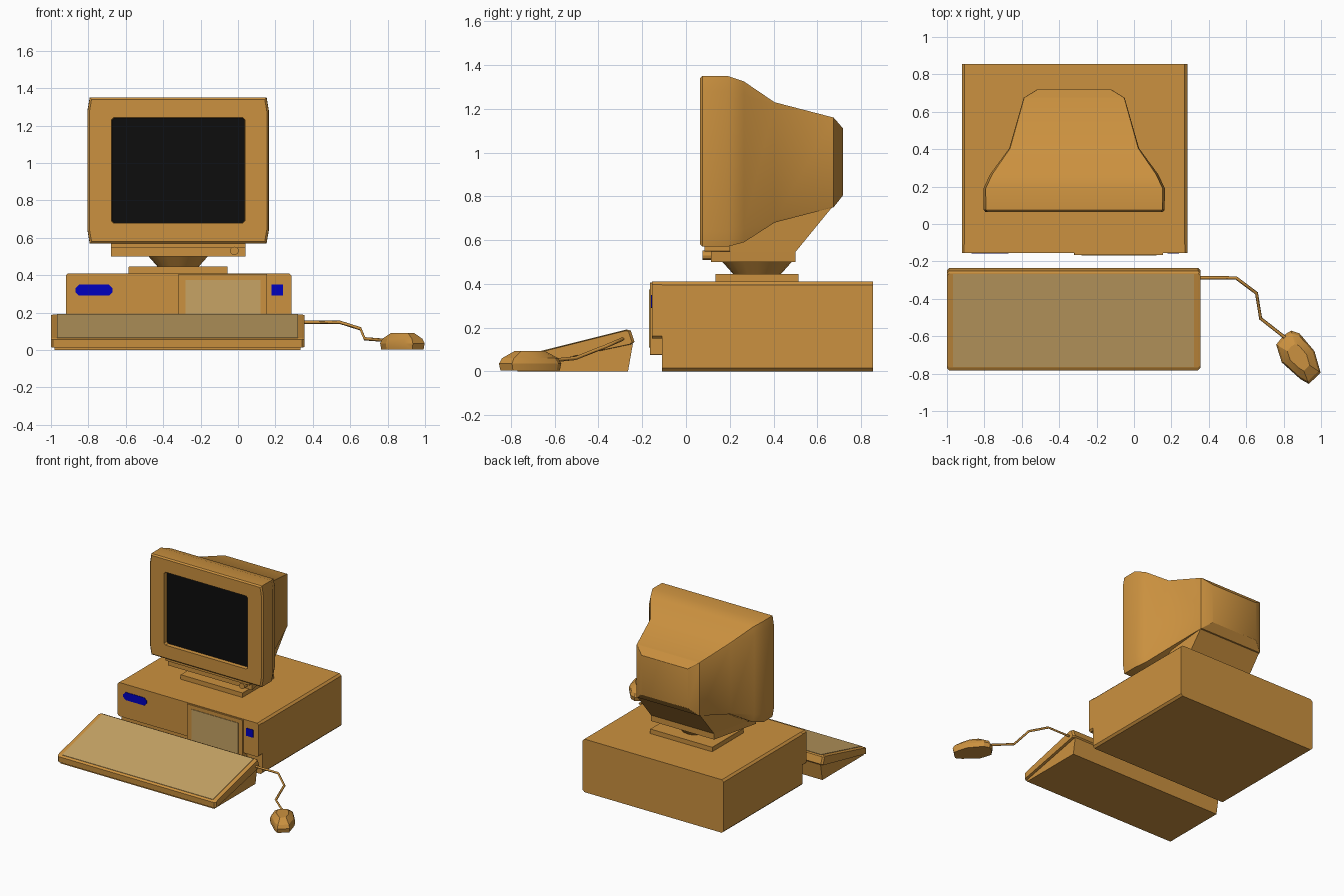
import bpy, bmesh, math
from mathutils import Vector

cube = bpy.data.objects.get("Cube")
if cube:
    bpy.data.objects.remove(cube)


def material(name, rgb):
    m = bpy.data.materials.new(name)
    m.use_nodes = True
    m.diffuse_color = (*rgb, 1)
    m.node_tree.nodes["Principled BSDF"].inputs["Base Color"].default_value = (*rgb, 1)
    return m


SHELL = material("amber plastic", (0.60, 0.285, 0.05))
TAN = material("pale tan", (0.57, 0.37, 0.13))
BLACK = material("screen black", (0.004, 0.004, 0.004))
BLUE = material("badge blue", (0.0, 0.0, 0.52))


def loft(name, rings, mats=(SHELL,), smooth=None):
    """Skin a list of equally sized point rings and cap both ends."""
    bm = bmesh.new()
    loops = [[bm.verts.new(p) for p in ring] for ring in rings]
    n = len(loops[0])
    for a, b in zip(loops, loops[1:]):
        for i in range(n):
            j = (i + 1) % n
            bm.faces.new((a[i], a[j], b[j], b[i]))
    first = bm.faces.new(loops[0])
    bm.faces.new(loops[-1])
    if len(mats) > 1:
        first.material_index = 1
    bmesh.ops.recalc_face_normals(bm, faces=bm.faces[:])
    mesh = bpy.data.meshes.new(name)
    bm.to_mesh(mesh)
    bm.free()
    for m in mats:
        mesh.materials.append(m)
    obj = bpy.data.objects.new(name, mesh)
    bpy.context.collection.objects.link(obj)
    if smooth:
        bpy.ops.object.select_all(action='DESELECT')
        obj.select_set(True)
        bpy.context.view_layer.objects.active = obj
        bpy.ops.object.shade_smooth_by_angle(angle=math.radians(smooth))
    return obj


def ring_y(y, x0, x1, z0, z1, cx=0.0, cz=None):
    """Rectangle with cut corners, standing at depth y."""
    cz = cx if cz is None else cz
    return [(x0 + cx, y, z0), (x1 - cx, y, z0), (x1, y, z0 + cz), (x1, y, z1 - cz),
            (x1 - cx, y, z1), (x0 + cx, y, z1), (x0, y, z1 - cz), (x0, y, z0 + cz)]


def block(name, x0, x1, y0, y1, z0, z1, cut=0.001, mat=SHELL):
    return loft(name, [ring_y(y0, x0, x1, z0, z1, cut), ring_y(y1, x0, x1, z0, z1, cut)], (mat,))


def side_prism(name, profile, x0, x1, mat=SHELL, inset=0.0):
    """Extrude a (y, z) profile along x, optionally with chamfered ends."""
    c = Vector((sum(p[0] for p in profile), sum(p[1] for p in profile))) / len(profile)

    def ring(x, d):
        pts = [Vector(p) for p in profile]
        return [(x, *(p + (c - p).normalized() * d)) for p in pts]
    rings = [ring(x0, 0), ring(x1, 0)]
    if inset:
        rings = [ring(x0, inset), ring(x0 + inset, 0), ring(x1 - inset, 0), ring(x1, inset)]
    return loft(name, rings, (mat,))


# System case with front bezel and drive panel
block("case_body", -0.92, 0.285, -0.11, 0.855, 0, 0.41, 0.015)
block("case_bezel", -0.92, 0.285, -0.155, -0.11, 0.15, 0.41, 0.012)
block("drive_panel", -0.32, 0.155, -0.165, -0.11, 0.075, 0.405)
block("drive_cover", -0.28, 0.12, -0.169, -0.164, 0.11, 0.375, mat=TAN)
block("badge_plate", -0.87, -0.67, -0.159, -0.154, 0.29, 0.35, 0.02, BLUE)
block("power_light", 0.18, 0.24, -0.159, -0.154, 0.29, 0.35, mat=BLUE)

# Monitor stand: slab and swivel cone
CX = -0.32
block("stand_slab", CX - 0.265, CX + 0.265, 0.135, 0.515, 0.41, 0.445)


def circle(r, z, cy=0.325, n=16):
    return [(CX + r * math.cos(2 * math.pi * i / n), cy + r * math.sin(2 * math.pi * i / n), z)
            for i in range(n)]


loft("swivel_cone", [circle(0.105, 0.44), circle(0.16, 0.502)], smooth=30)


# Monitor shell: recessed screen, bezel, tapering back
def tube_ring(y, hw, z0, z1, cx, cz):
    return ring_y(y, CX - hw, CX + hw, z0, z1, cx, cz)


loft("monitor_shell", [
    tube_ring(0.095, 0.355, 0.68, 1.24, 0.012, 0.012),
    tube_ring(0.065, 0.357, 0.678, 1.242, 0.012, 0.012),
    tube_ring(0.065, 0.475, 0.58, 1.34, 0.012, 0.07),
    tube_ring(0.075, 0.484, 0.57, 1.35, 0.012, 0.07),
    tube_ring(0.19, 0.485, 0.57, 1.35, 0.012, 0.07),
    tube_ring(0.265, 0.45, 0.59, 1.325, 0.012, 0.06),
    tube_ring(0.405, 0.347, 0.68, 1.23, 0.005, 0.01),
    tube_ring(0.675, 0.27, 0.75, 1.16, 0.003, 0.005),
    tube_ring(0.718, 0.2, 0.805, 1.11, 0.003, 0.005),
], (SHELL, BLACK), smooth=32)


# Monitor foot: wedge narrowing to the back, with a front lip and knob
def foot_ring(z, y_back):
    return [(CX - 0.36, 0.115, z), (CX + 0.36, 0.115, z),
            (CX + 0.27, y_back, z), (CX - 0.27, y_back, z)]


loft("monitor_foot", [foot_ring(0.5, 0.5), foot_ring(0.545, 0.5),
                      [(CX - 0.34, 0.13, 0.755), (CX + 0.34, 0.13, 0.755),
                       (CX + 0.268, 0.672, 0.755), (CX - 0.268, 0.672, 0.755)]])
block("foot_lip", CX - 0.36, CX + 0.36, 0.085, 0.2, 0.548, 0.6)
loft("brightness_knob", [[(-0.02 + 0.024 * math.cos(math.pi * i / 6), y,
                           0.53 + 0.022 * math.sin(math.pi * i / 6)) for i in range(12)]
                         for y in (0.075, 0.12)], smooth=30)

# Keyboard: sloping slab on a wedge base, with a tan key field
side_prism("keyboard_slab", [(-0.78, 0.012), (-0.782, 0.055), (-0.768, 0.064), (-0.265, 0.19),
                             (-0.252, 0.186), (-0.235, 0.135), (-0.245, 0.125)],
           -1.0, 0.355, inset=0.012)
side_prism("keyboard_base", [(-0.77, 0), (-0.265, 0), (-0.243, 0.125), (-0.77, 0.02)], -0.98, 0.335)
slope = (0.19 - 0.064) / (0.768 - 0.265)
y0, y1 = -0.765, -0.268
z0, z1 = (0.064 + slope * (y + 0.768) for y in (y0, y1))
side_prism("key_field", [(y0, z0 - 0.003), (y0, z0 + 0.003), (y1, z1 + 0.003), (y1, z1 - 0.003)],
           -0.967, 0.322, TAN)

# Mouse cable
curve = bpy.data.curves.new("mouse_cable", 'CURVE')
curve.dimensions = '3D'
curve.bevel_depth = 0.009
curve.bevel_resolution = 0
curve.use_fill_caps = True
path = [(0.33, -0.288, 0.148), (0.545, -0.288, 0.148), (0.655, -0.37, 0.113),
        (0.677, -0.505, 0.06), (0.83, -0.625, 0.048)]
spline = curve.splines.new('POLY')
spline.points.add(len(path) - 1)
for point, co in zip(spline.points, path):
    point.co = (*co, 1)
curve.materials.append(SHELL)
bpy.context.collection.objects.link(bpy.data.objects.new("mouse_cable", curve))

# Mouse: nine-sided outline shrunk towards a low dome
outline = [(0.80, -0.595), (0.84, -0.57), (0.885, -0.585), (0.965, -0.68), (0.998, -0.795),
           (0.935, -0.855), (0.89, -0.83), (0.79, -0.74), (0.76, -0.645)]


def mouse_ring(scale, z):
    return [(0.88 + (x - 0.88) * scale, -0.715 + (y + 0.715) * scale, z) for x, y in outline]


loft("mouse_body", [mouse_ring(0.95, 0.003), mouse_ring(1, 0.035), mouse_ring(0.9, 0.06),
                    mouse_ring(0.5, 0.092)], smooth=25)
